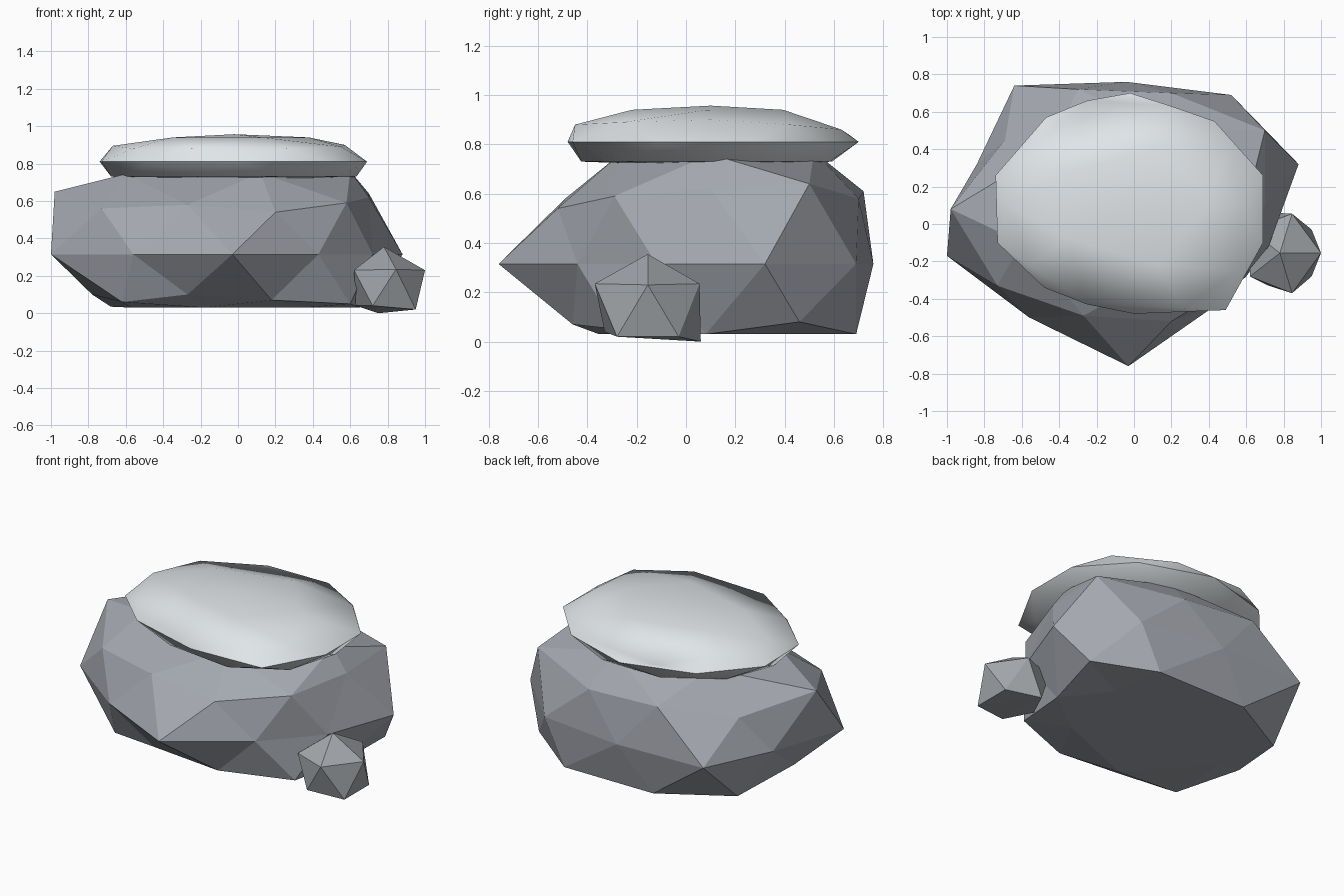
import bpy
import bmesh
from math import atan2, tau

cube = bpy.data.objects.get("Cube")
if cube:
    bpy.data.objects.remove(cube)


def make_material(name, colour):
    mat = bpy.data.materials.new(name)
    mat.use_nodes = True
    mat.diffuse_color = (*colour, 1)
    shader = next(n for n in mat.node_tree.nodes if n.type == "BSDF_PRINCIPLED")
    shader.inputs["Base Color"].default_value = (*colour, 1)
    shader.inputs["Roughness"].default_value = 0.9
    return mat


def finish(bm, name, material):
    bmesh.ops.recalc_face_normals(bm, faces=bm.faces)
    mesh = bpy.data.meshes.new(name)
    bm.to_mesh(mesh)
    bm.free()
    mesh.materials.append(material)
    obj = bpy.data.objects.new(name, mesh)
    bpy.context.collection.objects.link(obj)


def ring_order(vert):
    """Sort key: from the top ring down, then anticlockwise from +x."""
    x, y, z = vert.co
    return -round(z * 2.6), (atan2(y, x) + 0.1) % tau


def shrunk(waist, scale, centre, height):
    """Ring of points halfway between neighbouring waist corners, scaled inward."""
    ring = []
    for a, b in zip(waist[-1:] + waist[:-1], waist):
        x, y = ((p + q) / 2 for p, q in zip(a, b))
        ring.append((centre[0] + (x - centre[0]) * scale,
                     centre[1] + (y - centre[1]) * scale, height))
    return ring


def shaped_sphere(name, points, material, soft=False):
    """Icosphere with its rings of corners moved to the given points."""
    bm = bmesh.new()
    bmesh.ops.create_icosphere(bm, subdivisions=2, radius=1)
    verts = sorted(bm.verts, key=ring_order)
    waist = set(verts[16:26])
    for vert, point in zip(verts, points):
        vert.co = point
    if soft:
        for face in bm.faces:
            face.smooth = True
        for edge in bm.edges:
            edge.smooth = not waist.issuperset(edge.verts)
    finish(bm, name, material)


def faceted_stone(name, points, material):
    """Flat-sided stone wrapped around its corner points."""
    bm = bmesh.new()
    for point in points:
        bm.verts.new(point)
    bmesh.ops.convex_hull(bm, input=bm.verts)
    finish(bm, name, material)


rock_grey = make_material("rock grey", (0.37, 0.39, 0.43))
pebble_grey = make_material("pebble grey", (0.36, 0.38, 0.40))
snow_white = make_material("snow white", (0.80, 0.84, 0.86))

# Boulder: crown, shoulder, waist and foot rings, flat underneath
crown = [(.6, .1, .76), (.15, .52, .77), (-.45, .4, .77), (-.6, -.1, .745), (.12, -.28, .75)]
shoulder = [(.7, .1, .62), (.7, .5, .64), (.2, .7, .58), (-.3, .72, .61), (-.69, .45, .54),
            (-.98, .08, .65), (-.73, -.33, .56), (-.27, -.49, .58), (.2, -.52, .54),
            (.58, -.29, .59)]
waist = [(.88, .32), (.52, .69), (-.04, .76), (-.64, .74), (-.84, .32),
         (-1, -.17), (-.56, -.5), (-.03, -.76), (.43, -.44), (.72, -.12)]
foot = [(.65, .08, .03), (.72, .46, .08), (.38, .69, .03), (-.25, .69, .03),
        (-.68, .45, .035), (-.78, .02, .1), (-.62, -.36, .06), (-.27, -.46, .1),
        (.18, -.46, .07), (.6, -.28, .05)]
base = shrunk(waist, .62, (0, .1), .03)[1::2]
shaped_sphere("boulder",
              [(0, .1, .78)] + crown + shoulder + [(x, y, .315) for x, y in waist]
              + foot + base + [(0, .1, .03)], rock_grey)

# Pebble leaning on the boulder
pebble = [(.78, -.155, .355), (1, -.155, .23), (.845, .055, .235), (.845, -.37, .235),
          (.62, -.28, .23), (.62, -.03, .23), (.95, -.03, .02), (.95, -.28, .02),
          (.63, -.155, .04), (.72, -.33, .04), (.75, .06, 0)]
faceted_stone("pebble", pebble, pebble_grey)

# Snow resting on the crown, soft above and creased at the rim
middle = (-.02, .1)
rim = [(.69, .26), (.43, .55), (-.02, .7), (-.47, .57), (-.74, .26),
       (-.73, -.1), (-.48, -.34), (0, -.48), (.49, -.46), (.69, -.1)]
slope = [(.57, .1, .9), (.52, .42, .88), (.2, .63, .86), (-.25, .66, .84), (-.55, .4, .89),
         (-.67, .1, .895), (-.56, -.22, .88), (-.25, -.43, .88), (.26, -.45, .88),
         (.55, -.25, .89)]
top = shrunk(rim, .56, middle, .94)[0::2]
lip = shrunk(rim, .92, middle, .73)
underside = shrunk(rim, .5, middle, .72)[1::2]
shaped_sphere("snow_cap",
              [(*middle, .957)] + top + slope + [(x, y, .81) for x, y in rim]
              + lip + underside + [(*middle, .72)], snow_white, soft=True)
